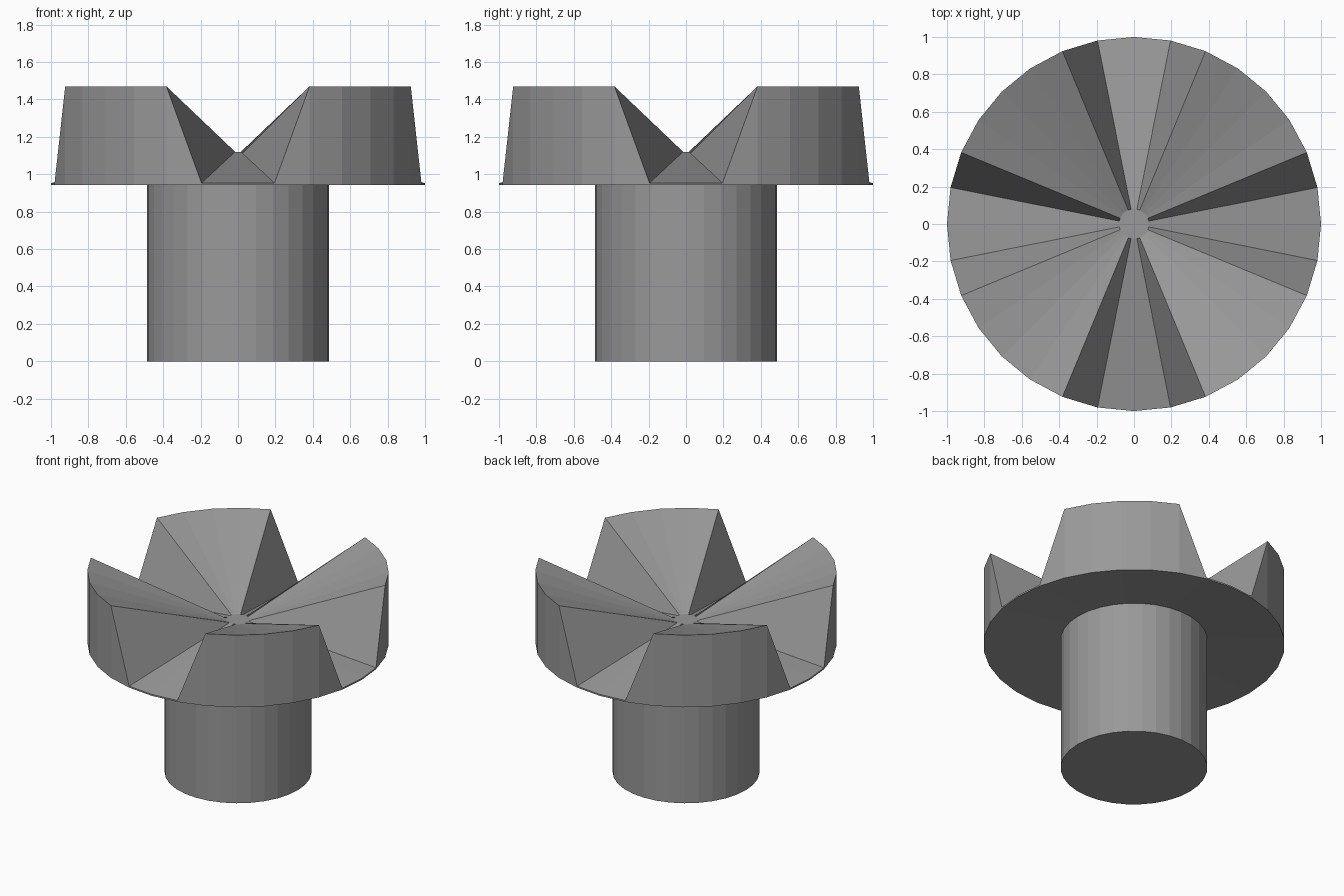
import bpy, bmesh
from math import cos, sin, pi

if "Cube" in bpy.data.objects:
    bpy.data.objects.remove(bpy.data.objects["Cube"])

SIDES = 32

# Dark grey for the whole model
grey = bpy.data.materials.new("dark_grey")
grey.diffuse_color = (0.32, 0.32, 0.32, 1)
grey.use_nodes = True
grey.node_tree.nodes["Principled BSDF"].inputs["Base Color"].default_value = grey.diffuse_color


def loft(name, rings, cap_first=False, cap_last=False):
    """Bridge rings given as (radius, height function of the side index)."""
    bm = bmesh.new()
    loops = []
    for r, height in rings:
        loops.append([bm.verts.new((r * cos(2 * pi * k / SIDES),
                                    r * sin(2 * pi * k / SIDES),
                                    height(k))) for k in range(SIDES)])
    for a, b in zip(loops, loops[1:]):
        for k in range(SIDES):
            n = (k + 1) % SIDES
            bm.faces.new((a[k], a[n], b[n], b[k]))
    if cap_first:
        bm.faces.new(loops[0][::-1])
    if cap_last:
        bm.faces.new(loops[-1])
    mesh = bpy.data.meshes.new(name)
    bm.to_mesh(mesh)
    bm.free()
    mesh.materials.append(grey)
    obj = bpy.data.objects.new(name, mesh)
    bpy.context.collection.objects.link(obj)
    return obj


def flat(z):
    return lambda k: z


def crown_edge(k):
    # Four notches, one on each axis, between four raised teeth
    return 0.953 if k % 8 in (7, 0, 1) else 1.47


# Round stem
loft("stem", [(0.487, flat(0)), (0.487, flat(0.98))], cap_first=True)

# Notched crown: slightly hollow underside, outer wall, sloping teeth, flat hub
loft("crown", [(0.487, flat(0.98)), (1.0, flat(0.942)),
               (1.0, crown_edge), (0.08, flat(1.12))], cap_last=True)
